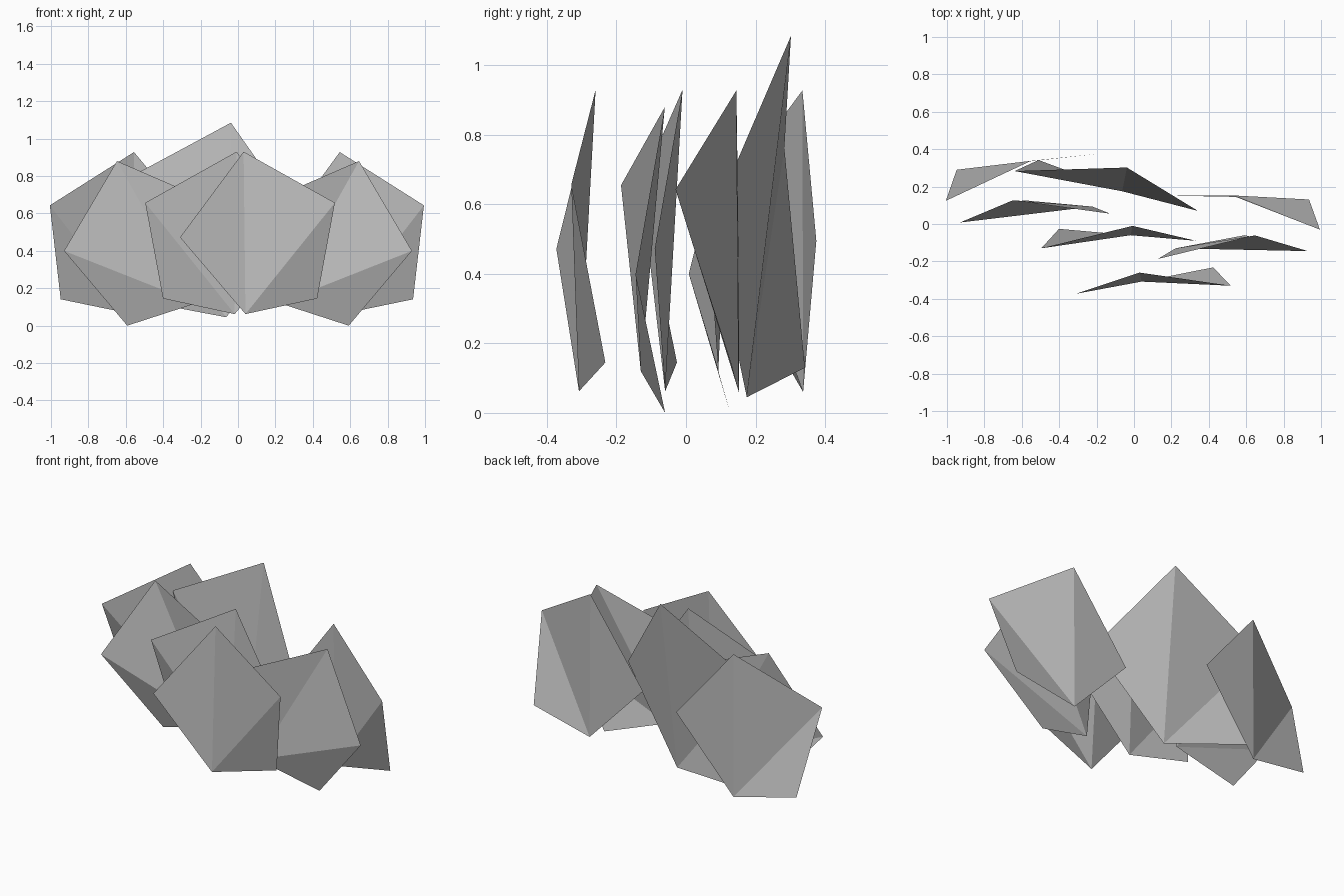
import bpy
import bmesh

cube = bpy.data.objects.get("Cube")
if cube:
    bpy.data.objects.remove(cube, do_unlink=True)

# One plain colour for every panel
grey = bpy.data.materials.new("mid_grey")
grey.use_nodes = True
colour = (0.51, 0.51, 0.51, 1.0)
grey.diffuse_color = colour
grey.node_tree.nodes["Principled BSDF"].inputs["Base Color"].default_value = colour

# Five-sided outlines: (x from the peak, height above the lowest corner),
# ordered inner corner, peak, outer corner, outer foot, lowest corner
TALL = [(-0.34, 0.41), (0, 0.868), (0.488, 0.595), (0.393, 0.083), (0.01, 0)]
LARGE = [(-0.38, 0.5), (0, 1.04), (0.6, 0.717), (0.472, 0.085), (0.025, 0)]
# the outer panels each get their own inner corner
OUTER = [(0, 0.868), (0.45, 0.583), (0.392, 0.081), (0, 0)]
# ordered inner corner, peak, outer corner, lowest corner, inner foot
LEANING = [(-0.52, 0.655), (0, 0.88), (0.283, 0.4), (-0.055, 0), (-0.425, 0.12)]


def panel(name, outline, peak_x, base_z, side, depths):
    """Single folded pentagon; side mirrors the outline, depths fold it in y."""
    bm = bmesh.new()
    corners = [
        bm.verts.new((peak_x + side * x, y, base_z + z))
        for (x, z), y in zip(outline, depths)
    ]
    # Fan of triangles from the last corner, all facing the front
    hub = corners[-1]
    for a, b in zip(corners[:3], corners[1:4]):
        bm.faces.new((hub, b, a) if side > 0 else (hub, a, b))
    bm.normal_update()
    mesh = bpy.data.meshes.new(name)
    bm.to_mesh(mesh)
    bm.free()
    mesh.materials.append(grey)
    obj = bpy.data.objects.new(name, mesh)
    bpy.context.collection.objects.link(obj)
    return obj


# Centre panels, front to back
panel("front_panel", TALL, 0.03, 0.062, 1, (-0.373, -0.26, -0.33, -0.232, -0.308))
panel("middle_panel", TALL, -0.008, 0.062, -1, (-0.09, -0.01, -0.13, -0.026, -0.06))
panel("large_back_panel", LARGE, -0.038, 0.045, -1, (0.07, 0.302, 0.283, 0.342, 0.175))

# Leaning side panels
panel("left_inner_panel", LEANING, 0.647, 0, 1, (-0.187, -0.061, -0.145, -0.06, -0.13))
panel("right_inner_panel", LEANING, -0.647, 0, -1, (0.055, 0.127, 0.008, 0.127, 0.093))

# Outermost panels
panel("left_outer_panel", [(-0.36, 0.375)] + OUTER, 0.544, 0.06, 1,
      (0.152, 0.145, -0.03, 0.131, 0.152))
panel("right_outer_panel", [(-0.36, 0.435)] + OUTER, -0.556, 0.06, -1,
      (0.375, 0.335, 0.124, 0.29, 0.337))
